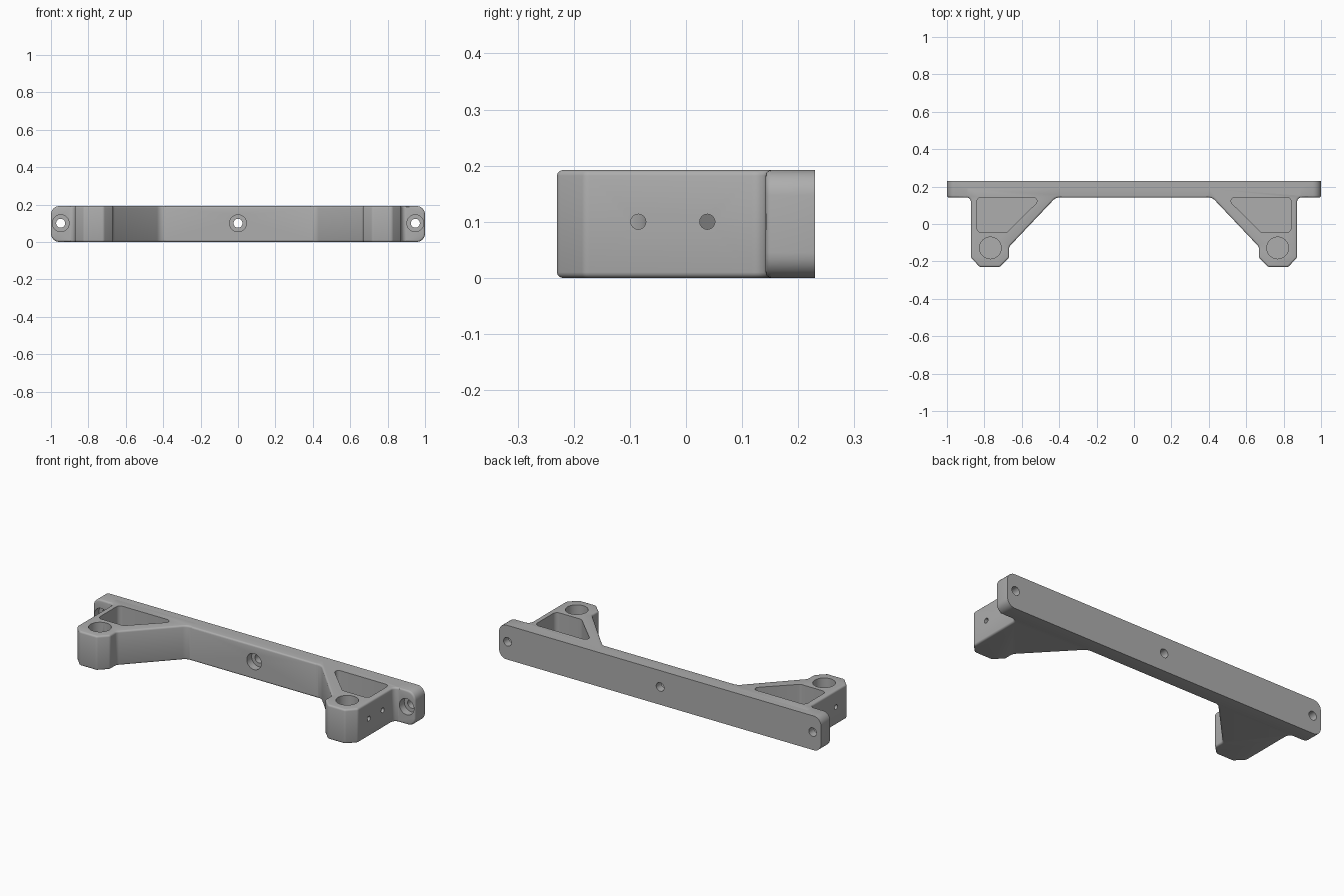
import bpy, bmesh, math
from mathutils import Vector, Matrix

if "Cube" in bpy.data.objects:
    bpy.data.objects.remove(bpy.data.objects["Cube"])

HEIGHT = 0.192
MID = 0.1
BACK, FRONT = 0.23, 0.142

grey = bpy.data.materials.new("grey metal")
grey.use_nodes = True
colour = (0.42, 0.42, 0.42, 1)
grey.diffuse_color = colour
grey.node_tree.nodes["Principled BSDF"].inputs["Base Color"].default_value = colour


def rounded(corners, steps=6):
    """Outline from (x, y, radius) corners, each replaced by an arc."""
    out = []
    for i, (x, y, r) in enumerate(corners):
        p = Vector((x, y))
        if r == 0:
            out.append(p)
            continue
        a = (Vector(corners[i - 1][:2]) - p).normalized()
        b = (Vector(corners[(i + 1) % len(corners)][:2]) - p).normalized()
        half = a.angle(b) / 2
        centre = p + (a + b).normalized() * (r / math.sin(half))
        start = p + a * (r / math.tan(half)) - centre
        end = p + b * (r / math.tan(half)) - centre
        turn = start.angle_signed(end)
        for k in range(steps + 1):
            out.append(centre + Matrix.Rotation(-turn * k / steps, 2) @ start)
    return out


def prism(name, outline, low, high, rims=(), bevel=0.01, turn=None):
    """Extrude an outline from low to high and round the chosen rims."""
    bm = bmesh.new()
    base = bm.faces.new([bm.verts.new((p.x, p.y, low)) for p in outline])
    top = bmesh.ops.extrude_face_region(bm, geom=[base])["geom"]
    for v in top:
        if isinstance(v, bmesh.types.BMVert):
            v.co.z = high
    edges = [e for e in bm.edges
             if any(all(abs(v.co.z - z) < 1e-5 for v in e.verts) for z in rims)]
    if edges:
        bmesh.ops.bevel(bm, geom=edges, offset=bevel, segments=3, profile=0.5,
                        affect='EDGES', clamp_overlap=False)
    if turn:
        bmesh.ops.transform(bm, matrix=turn, verts=bm.verts)
    bmesh.ops.recalc_face_normals(bm, faces=bm.faces)
    mesh = bpy.data.meshes.new(name)
    bm.to_mesh(mesh)
    bm.free()
    mesh.materials.append(grey)
    obj = bpy.data.objects.new(name, mesh)
    bpy.context.collection.objects.link(obj)
    return obj


def circle(x, y, r, n=40):
    return [Vector((x + r * math.cos(math.tau * k / n),
                    y + r * math.sin(math.tau * k / n))) for k in range(n)]


def combine(target, other, operation):
    mod = target.modifiers.new(operation, 'BOOLEAN')
    mod.operation = operation
    mod.solver = 'EXACT'
    mod.object = other
    bpy.context.view_layer.objects.active = target
    bpy.ops.object.modifier_apply(modifier=mod.name)
    bpy.data.objects.remove(other)


# Long mounting bar: rounded profile in x-z, extruded along y
along_y = Matrix.Rotation(math.radians(90), 4, 'X')
along_x = Matrix(((0, 0, 1, 0), (1, 0, 0, 0), (0, 1, 0, 0), (0, 0, 0, 1)))
R = 0.045
bar = prism("mounting_bracket",
            rounded([(-1, 0, R), (1, 0, R), (1, HEIGHT, R), (-1, HEIGHT, R)]),
            -BACK, -FRONT, rims=(-FRONT,), turn=along_y)

# Arm plan, pocket plan
arm = [(0.9, 0.2, 0), (0.9, FRONT, 0), (0.872, FRONT, 0.025),
       (0.872, -0.18, 0.02), (0.824, -0.23, 0.02), (0.718, -0.23, 0.02),
       (0.668, -0.18, 0.02), (0.668, -0.122, 0.03),
       (0.418, FRONT, 0.05), (0.385, FRONT, 0), (0.385, 0.2, 0)]
pocket = [(0.84, 0.143, 0.025), (0.84, -0.045, 0.025), (0.68, -0.045, 0.025),
          (0.49, 0.143, 0.02)]


def sided(corners, side):
    return rounded([(x * side, y, r) for x, y, r in corners])


for side in (1, -1):
    combine(bar, prism("arm", sided(arm, side), 0, HEIGHT, rims=(0, HEIGHT)), 'UNION')

for side in (1, -1):
    # Triangular pocket and round socket, both open at the top
    combine(bar, prism("pocket", sided(pocket, side), 0.02, 0.3), 'DIFFERENCE')
    combine(bar, prism("socket", circle(0.768 * side, -0.128, 0.058), 0.02, 0.3), 'DIFFERENCE')
    # Small side holes
    for y in (-0.085, 0.038):
        ends = sorted((0.78 * side, 0.95 * side))
        combine(bar, prism("side_hole", circle(y, MID, 0.0135, 24), *ends, turn=along_x), 'DIFFERENCE')

# Counterbored screw holes through the bar
for x in (-0.948, 0, 0.948):
    combine(bar, prism("screw_hole", circle(x, MID, 0.024), -0.3, -0.1, turn=along_y), 'DIFFERENCE')
    combine(bar, prism("counterbore", circle(x, MID, 0.045), -0.185, -0.1, turn=along_y), 'DIFFERENCE')

bpy.ops.object.select_all(action='DESELECT')
bar.select_set(True)
bpy.context.view_layer.objects.active = bar
bpy.ops.object.shade_smooth_by_angle(angle=math.radians(32))
